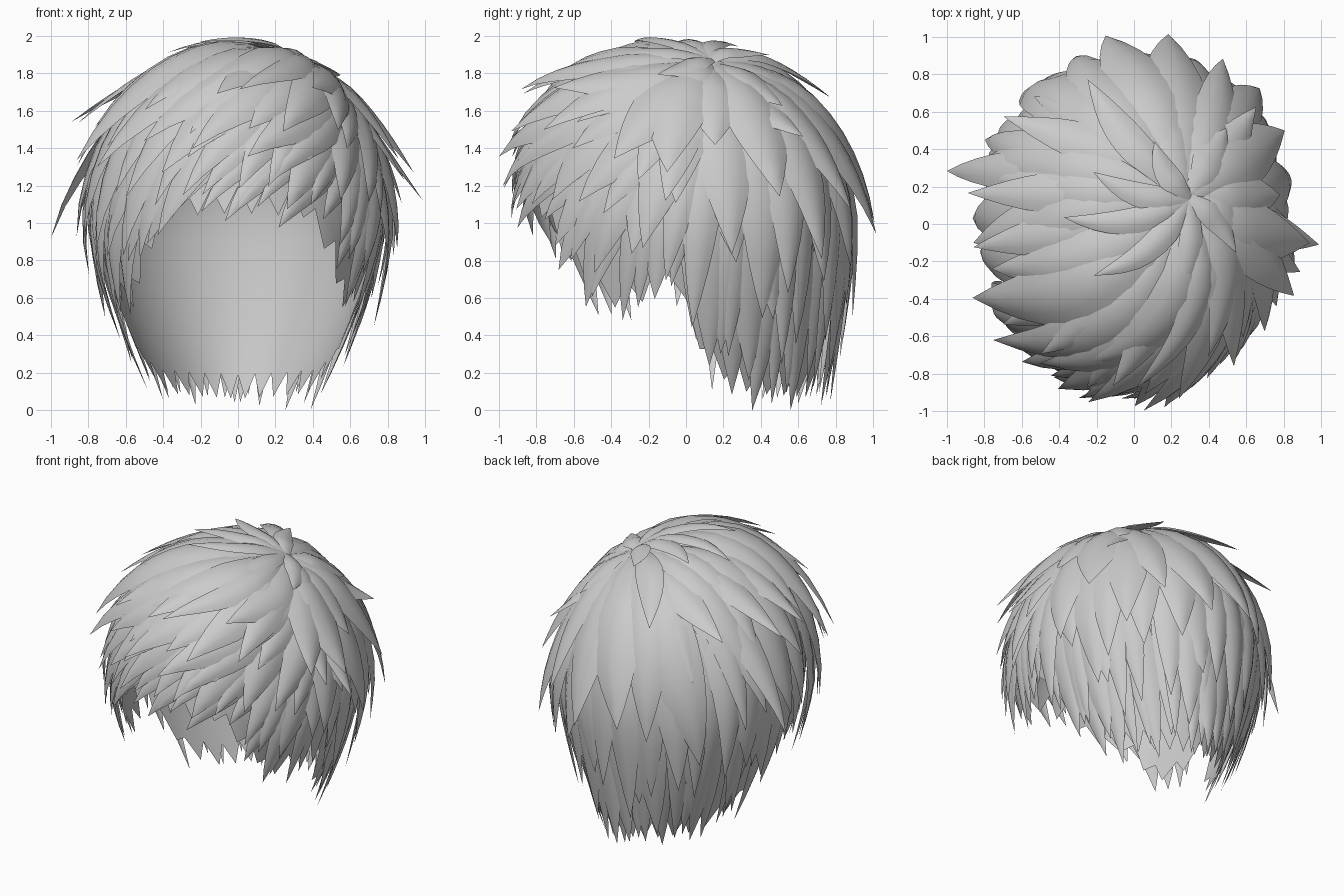
import bpy, bmesh, math, random
from mathutils import Vector

random.seed(11)
if "Cube" in bpy.data.objects:
    bpy.data.objects.remove(bpy.data.objects["Cube"])

hair = bpy.data.materials.new("light grey hair")
hair.use_nodes = True
hair.diffuse_color = (0.6, 0.6, 0.6, 1)
hair.node_tree.nodes["Principled BSDF"].inputs["Base Color"].default_value = (0.6, 0.6, 0.6, 1)

WHORL = Vector((0.22, 0.09))
# Hem height against angle away from the front
HEM = [(0, 1.02), (28, 1.0), (45, 0.74), (58, 0.5), (72, 0.52), (84, 0.68),
       (90, 0.42), (101, 0.15), (120, 0.04), (180, 0.02)]


def hem(az):
    a = abs((az + 180) % 360 - 180)
    for (a0, z0), (a1, z1) in zip(HEM, HEM[1:]):
        if a <= a1:
            return z0 + (z1 - z0) * (a - a0) / (a1 - a0)
    return HEM[-1][1]


def disk(az, z):
    """Flat map of the head: centre is the top, radius 1 is ear height."""
    s = math.acos(min(1, (z - 1) / 0.92)) * 2 / math.pi if z > 1 else 1 + (1 - z) / 1.46
    a = math.radians(az)
    return Vector((s * math.sin(a), -s * math.cos(a)))


def head(p):
    """Wraps a point of the flat map onto the head."""
    s = max(p.length, 1e-5)
    ux, uy = p.x / s, p.y / s
    front = max(0, -uy)
    if s <= 1:
        th = s * math.pi / 2
        r, z, d = math.sin(th) ** 0.95, 1 + 0.91 * math.cos(th), 0
        z += 0.06 * front * math.sin(2 * th)
    else:
        r, d = 1, (s - 1) * 1.46
        z = 1 - d
    drop = d ** 1.5
    depth = 0.87 + 0.05 * front
    return Vector((0.79 * r * ux * (1 - 0.47 * drop),
                   depth * r * uy * (1 - 0.21 * drop), z))


def normal(p):
    e = 0.01
    dx = head(p + Vector((e, 0))) - head(p - Vector((e, 0)))
    dy = head(p + Vector((0, e))) - head(p - Vector((0, e)))
    return dx.cross(dy).normalized()


def finish(bm, name):
    for v in bm.verts:
        v.co.z = max(v.co.z, 0)
    mesh = bpy.data.meshes.new(name)
    bm.to_mesh(mesh)
    bm.free()
    mesh.materials.append(hair)
    ob = bpy.data.objects.new(name, mesh)
    bpy.context.collection.objects.link(ob)
    bpy.context.view_layer.objects.active = ob
    ob.select_set(True)
    bpy.ops.object.shade_smooth_by_angle(angle=math.radians(50))
    ob.select_set(False)


def lock(bm, az, z, start, width, lift, flare, bow):
    """One leaf-shaped, arched lock combed from the whorl to its tip."""
    tip = disk(az, z)
    run = tip - WHORL
    perp = Vector((-run.y, run.x))
    steps = 10

    def path(t):
        f = start + (1 - start) * t
        return WHORL + run * f + perp * bow * math.sin(math.pi * f)

    rows = []
    for i in range(steps + 1):
        t = i / steps
        p = path(t)
        n = normal(p)
        along = (head(path(t + 0.02)) - head(path(t - 0.02))).normalized()
        side = along.cross(n).normalized()
        w = width * min(1, 0.35 + 1.6 * t) * (1 - max(0, (t - 0.5) / 0.5) ** 1.8)
        high = lift * min(1, 0.3 + 2 * t) + flare * t ** 3
        c = head(p) + n * high
        if i == steps:
            rows.append([bm.verts.new(c)])
        else:
            rows.append([bm.verts.new(c + side * w * u - n * w * 0.3 * u * u)
                         for u in (-1, -0.5, 0, 0.5, 1)])
    for a, b in zip(rows, rows[1:]):
        for j in range(4):
            if len(b) == 1:
                bm.faces.new((a[j], a[j + 1], b[0]))
            else:
                bm.faces.new((a[j], a[j + 1], b[j + 1], b[j]))


def layer(name, count, rise, start, width, lift, flare):
    """A ring of locks; rise moves the tips from the hem towards the crown."""
    bm = bmesh.new()
    for i in range(count):
        az = 360 * (i + random.uniform(-0.4, 0.4)) / count
        low = hem(az) + random.uniform(-0.04, 0.12)
        z = low + (1.72 - low) * (rise + (random.uniform(-0.12, 0.12) if rise else 0))
        bow = 0.22 * max(0, math.cos(math.radians(az))) + random.uniform(-0.07, 0.07)
        lock(bm, az, z, start + random.uniform(-0.04, 0.06), width * random.uniform(0.75, 1.25),
             lift + random.uniform(-0.015, 0.02), flare * random.uniform(0, 1.7), bow)
    finish(bm, name)


# Smooth inner shell with a toothed lower edge, open at the face
bm = bmesh.new()
rings, sides = 16, 64
grid = []
for r in range(1, rings + 1):
    ring = []
    for k in range(sides):
        az = 360 * k / sides
        p = disk(az, hem(az) + 0.16) * (r / rings)
        if r == rings and k % 2:
            p = disk(az, hem(az) + 0.03)
        ring.append(bm.verts.new(head(p) - normal(p) * 0.04))
    grid.append(ring)
top = bm.verts.new(head(Vector((0, 0))) - Vector((0, 0, 0.04)))
for k in range(sides):
    m = (k + 1) % sides
    bm.faces.new((top, grid[0][k], grid[0][m]))
    for a, b in zip(grid, grid[1:]):
        bm.faces.new((a[k], b[k], b[m], a[m]))
finish(bm, "inner_shell")

# Overlapping rings of locks, longest first
layer("hem_locks", 50, 0.0, 0.35, 0.09, 0.005, 0.02)
layer("lower_locks", 36, 0.12, 0.2, 0.12, 0.02, 0.035)
layer("middle_locks", 28, 0.33, 0.1, 0.145, 0.04, 0.05)
layer("upper_locks", 21, 0.55, 0.05, 0.15, 0.055, 0.08)
layer("crown_locks", 13, 0.82, 0.03, 0.115, 0.06, 0.06)

# Loose locks that stand out from the outline: angle, tip height, flare
bm = bmesh.new()
for az, z, flare in [(-105, 0.95, 0.21), (-82, 1.45, 0.15), (-100, 1.45, 0.19), (-128, 1.5, 0.2),
                     (-55, 1.35, 0.08), (84, 1.1, 0.17), (75, 1.2, 0.11), (132, 1.4, 0.13),
                     (186, 1.1, 0.06), (-8, 1.55, 0.12), (-18, 1.4, 0.06), (-38, 1.5, 0.1)]:
    lock(bm, az, z, 0.25, 0.11, 0.04, flare, 0.1 * math.cos(math.radians(az)))
finish(bm, "loose_locks")

# Short tufts covering the whorl
bm = bmesh.new()
for az, z, flare in [(-95, 1.84, 0.02), (-40, 1.86, 0.02), (20, 1.78, 0.0), (165, 1.82, 0.03),
                     (-140, 1.86, 0.03), (75, 1.72, 0.02)]:
    lock(bm, az, z, -0.12, 0.07, 0.07, flare, 0.1)
finish(bm, "whorl_tufts")
